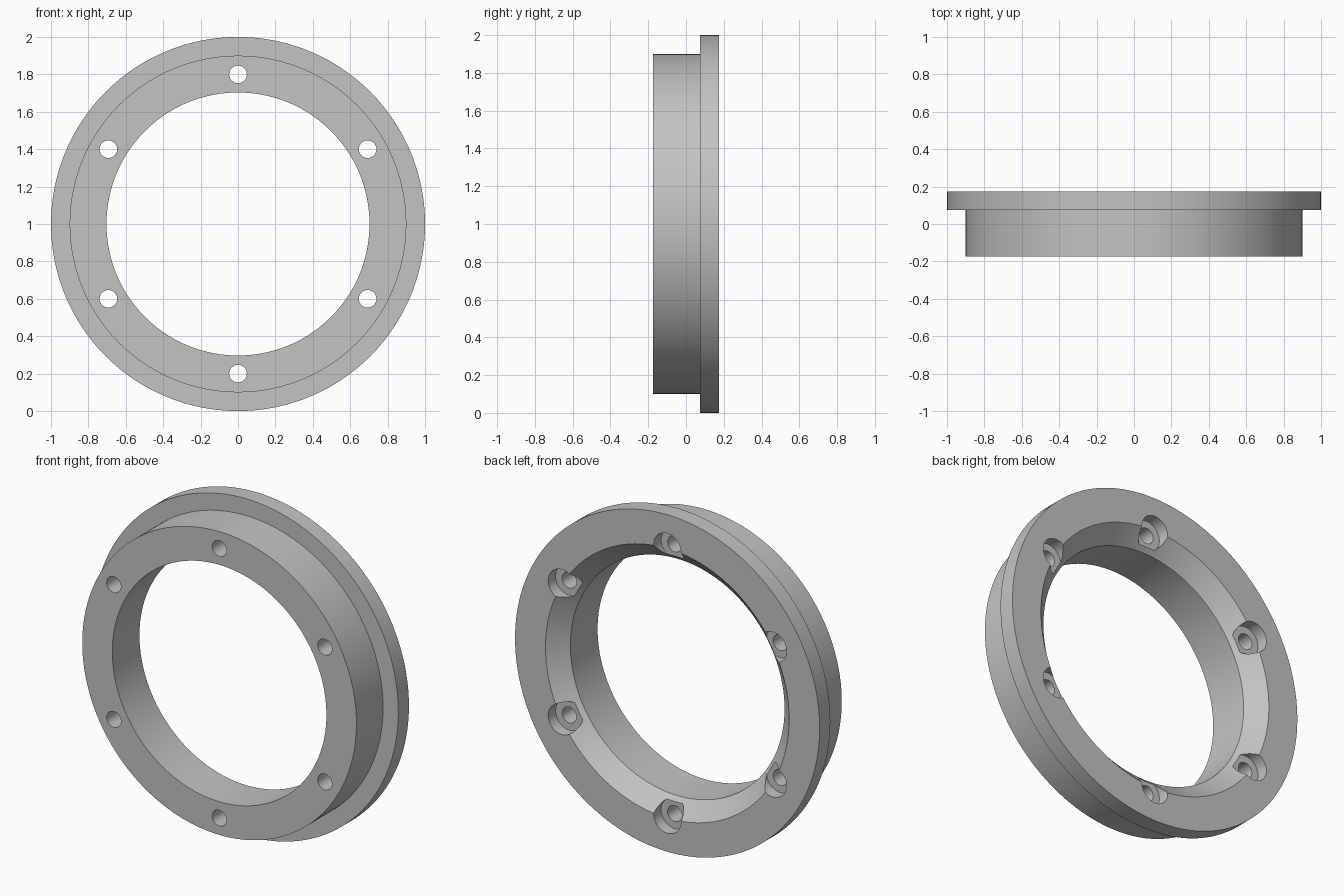
import bpy, bmesh, math
from mathutils import Matrix, Vector

if "Cube" in bpy.data.objects:
    bpy.data.objects.remove(bpy.data.objects["Cube"], do_unlink=True)

BACK = 0.175
FRONT = -0.175

grey = bpy.data.materials.new("plain grey")
grey.use_nodes = True
colour = (0.55, 0.55, 0.55, 1)
grey.diffuse_color = colour
grey.node_tree.nodes["Principled BSDF"].inputs["Base Color"].default_value = colour


def lathe(bm, profile, steps, centre):
    """Revolve a closed (radius, y) profile about a y-parallel axis."""
    rings = []
    for i in range(steps):
        turn = Matrix.Rotation(math.tau * i / steps, 4, 'Y')
        rings.append([bm.verts.new(centre + turn @ Vector((r, y, 0)))
                      for r, y in profile])
    n = len(profile)
    for i in range(steps):
        a, b = rings[i], rings[(i + 1) % steps]
        for j in range(n):
            k = (j + 1) % n
            if profile[j][0] or profile[k][0]:
                bm.faces.new((a[j], a[k], b[k], b[j]))
    bmesh.ops.remove_doubles(bm, verts=bm.verts, dist=1e-5)
    bmesh.ops.dissolve_degenerate(bm, edges=bm.edges, dist=1e-6)
    bmesh.ops.recalc_face_normals(bm, faces=bm.faces)


def to_object(bm, name):
    mesh = bpy.data.meshes.new(name)
    bm.to_mesh(mesh)
    bm.free()
    mesh.materials.append(grey)
    obj = bpy.data.objects.new(name, mesh)
    bpy.context.collection.objects.link(obj)
    return obj


# Flanged ring with a chamfered bore at the back
bm = bmesh.new()
lathe(bm, [(0.703, FRONT), (0.9, FRONT), (0.9, 0.075), (1, 0.075),
           (1, BACK), (0.8, BACK), (0.703, BACK - 0.095)], 160, Vector((0, 0, 1)))
ring = to_object(bm, "flanged_ring")

# Six stepped cutters: through hole plus counterbore
bm = bmesh.new()
floor = BACK - 0.07
for i in range(6):
    a = math.tau * i / 6
    centre = Vector((0.8 * math.sin(a), 0, 1 + 0.8 * math.cos(a)))
    lathe(bm, [(0, -0.3), (0.047, -0.3), (0.047, floor), (0.09, floor),
               (0.09, 0.3), (0, 0.3)], 40, centre)
cutter = to_object(bm, "hole_cutter")
cutter.hide_render = True

# Cut the holes and tidy up
cut = ring.modifiers.new("holes", 'BOOLEAN')
cut.operation = 'DIFFERENCE'
cut.solver = 'EXACT'
cut.object = cutter
for obj in bpy.context.selected_objects:
    obj.select_set(False)
bpy.context.view_layer.objects.active = ring
ring.select_set(True)
bpy.ops.object.modifier_apply(modifier=cut.name)
bpy.data.objects.remove(cutter, do_unlink=True)
bpy.ops.object.shade_smooth_by_angle(angle=math.radians(30))
